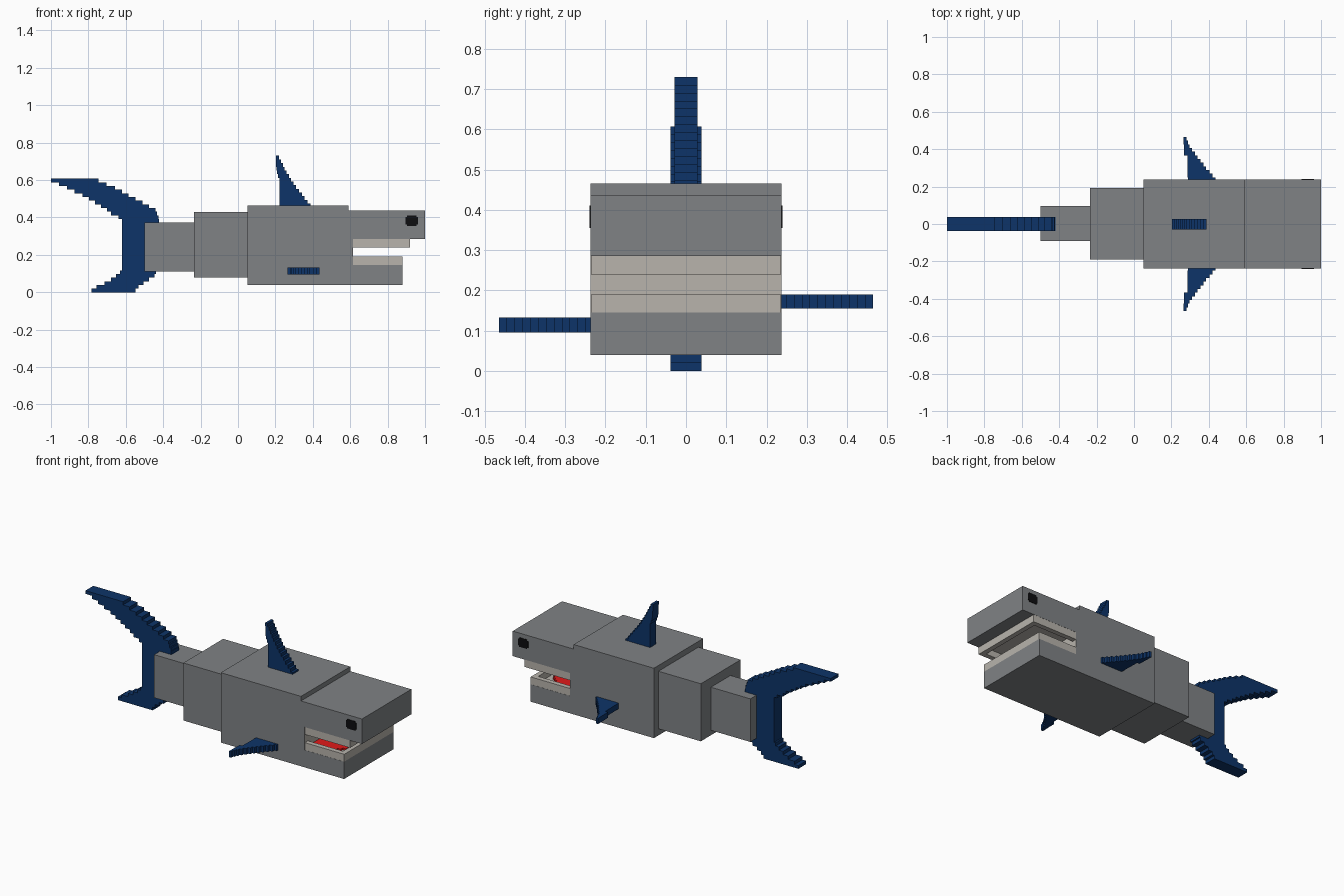
import bpy, bmesh

if "Cube" in bpy.data.objects:
    bpy.data.objects.remove(bpy.data.objects["Cube"], do_unlink=True)


def material(name, rgb):
    m = bpy.data.materials.new(name)
    m.use_nodes = True
    m.diffuse_color = (*rgb, 1)
    bsdf = m.node_tree.nodes["Principled BSDF"]
    bsdf.inputs["Base Color"].default_value = (*rgb, 1)
    bsdf.inputs["Roughness"].default_value = 0.8
    return m


GREY = material("skin_grey", (0.215, 0.225, 0.235))
BLUE = material("fin_blue", (0.004, 0.034, 0.138))
GUM = material("gum_beige", (0.48, 0.455, 0.415))
RED = material("tongue_red", (0.75, 0.01, 0.01))
BLACK = material("eye_black", (0.004, 0.004, 0.005))


def prism(name, outline, lo, hi, mat, plane="XZ"):
    """Extrude a 2D outline along the axis missing from the plane."""
    def at(u, v, w):
        return (u, w, v) if plane == "XZ" else (u, v, w)
    bm = bmesh.new()
    a = [bm.verts.new(at(u, v, lo)) for u, v in outline]
    b = [bm.verts.new(at(u, v, hi)) for u, v in outline]
    bm.faces.new(a)
    bm.faces.new(b[::-1])
    n = len(a)
    for i in range(n):
        j = (i + 1) % n
        bm.faces.new((a[i], b[i], b[j], a[j]))
    bmesh.ops.recalc_face_normals(bm, faces=bm.faces)
    me = bpy.data.meshes.new(name)
    bm.to_mesh(me)
    bm.free()
    me.materials.append(mat)
    ob = bpy.data.objects.new(name, me)
    bpy.context.collection.objects.link(ob)
    return ob


def box(name, x, y, z, mat):
    outline = [(x[0], z[0]), (x[1], z[0]), (x[1], z[1]), (x[0], z[1])]
    return prism(name, outline, y[0], y[1], mat)


def interp(curve, t):
    """Piecewise linear lookup in a list of (t, value)."""
    for (t0, v0), (t1, v1) in zip(curve, curve[1:]):
        if t <= t1:
            return v0 + (v1 - v0) * (t - t0) / (t1 - t0)
    return curve[-1][1]


def stepped(back, front, rows):
    """Staircase outline between a back edge and a front edge."""
    t0, t1 = back[0][0], back[-1][0]
    h = (t1 - t0) / rows
    left, right = [], []
    for i in range(rows):
        a, b = t0 + i * h, t0 + (i + 1) * h
        m = (a + b) / 2
        left += [(interp(back, m), a), (interp(back, m), b)]
        right += [(interp(front, m), a), (interp(front, m), b)]
    return right + left[::-1]


# Head and chest in one profile with an open mouth
W = 0.237
head = prism("head_and_chest",
             [(0.05, 0.04), (0.88, 0.04), (0.88, 0.145), (0.615, 0.145),
              (0.615, 0.285), (1.0, 0.285), (1.0, 0.437), (0.59, 0.437),
              (0.59, 0.465), (0.05, 0.465)], -W, W, GREY)
head.data.materials.append(GUM)
for f in head.data.polygons:  # back wall of the mouth
    if f.normal.x > 0.9 and abs(f.center.x - 0.615) < 0.01:
        f.material_index = 1

# Rear body segments
box("rear_body", (-0.235, 0.05), (-0.19, 0.193), (0.08, 0.43), GREY)
box("tail_stock", (-0.5, -0.235), (-0.092, 0.096), (0.11, 0.372), GREY)


# Gum rims, mouth lining and tongue
def gum(name, x1, w, z0, z1):
    t = 0.03
    prism(name, [(0.615, -w), (x1, -w), (x1, w), (0.615, w), (0.615, w - t),
                 (x1 - t, w - t), (x1 - t, t - w), (0.615, t - w)],
          z0, z1, GUM, "XY")


gum("lower_gum", 0.88, 0.236, 0.145, 0.19)
gum("upper_gum", 0.92, 0.236, 0.24, 0.285)
box("mouth_floor", (0.615, 0.85), (-0.206, 0.206), (0.143, 0.149), GUM)
box("palate", (0.615, 0.89), (-0.206, 0.206), (0.279, 0.287), GUM)
tongue = stepped([(-0.16, 0.615), (0.16, 0.615)],
                 [(-0.16, 0.76), (-0.1, 0.82), (0, 0.845), (0.1, 0.82), (0.16, 0.76)], 16)
prism("tongue", tongue, 0.147, 0.16, RED, "XY")

# Eyes: thin plates with cut corners
for side, s in (("left", 1), ("right", -1)):
    c, x0, x1, z0, z1 = 0.008, 0.895, 0.963, 0.355, 0.411
    outline = [(x0 + c, z0), (x1 - c, z0), (x1 - c, z0 + c), (x1, z0 + c),
               (x1, z1 - c), (x1 - c, z1 - c), (x1 - c, z1), (x0 + c, z1),
               (x0 + c, z1 - c), (x0, z1 - c), (x0, z0 + c), (x0 + c, z0 + c)]
    prism(side + "_eye", outline, s * (W - 0.003), s * (W + 0.003), BLACK)

# Tail fin, edges given as (z, x)
tail_back = [(0, -0.785), (0.02, -0.78), (0.04, -0.73), (0.06, -0.695), (0.08, -0.66),
             (0.117, -0.62), (0.395, -0.62), (0.41, -0.665), (0.44, -0.70),
             (0.513, -0.82), (0.577, -0.955), (0.595, -1.0), (0.607, -1.0)]
tail_front = [(0, -0.55), (0.02, -0.545), (0.053, -0.5), (0.075, -0.465), (0.09, -0.445),
              (0.115, -0.435), (0.118, -0.49), (0.36, -0.49), (0.362, -0.42),
              (0.40, -0.425), (0.44, -0.44), (0.475, -0.5), (0.51, -0.57),
              (0.55, -0.64), (0.59, -0.73), (0.607, -0.77)]
prism("tail_fin", stepped(tail_back, tail_front, 31), -0.038, 0.038, BLUE)

# Dorsal fin, edges given as (z, x)
dorsal_back = [(0.455, 0.222), (0.6, 0.222), (0.65, 0.205), (0.73, 0.203)]
dorsal_front = [(0.455, 0.395), (0.5, 0.36), (0.55, 0.32), (0.6, 0.285),
                (0.65, 0.255), (0.73, 0.215)]
prism("dorsal_fin", stepped(dorsal_back, dorsal_front, 14), -0.029, 0.028, BLUE)

# Side fins, edges given as (distance from the middle, x)
fin_back = [(0.23, 0.288), (0.36, 0.285), (0.375, 0.268), (0.465, 0.265)]
fin_front = [(0.23, 0.442), (0.26, 0.42), (0.3, 0.385), (0.35, 0.345),
             (0.41, 0.30), (0.465, 0.275)]
for side, s, z0, z1 in (("left", 1, 0.155, 0.19), ("right", -1, 0.096, 0.133)):
    outline = [(x, s * y) for x, y in stepped(fin_back, fin_front, 12)]
    prism(side + "_side_fin", outline, z0, z1, BLUE, "XY")
